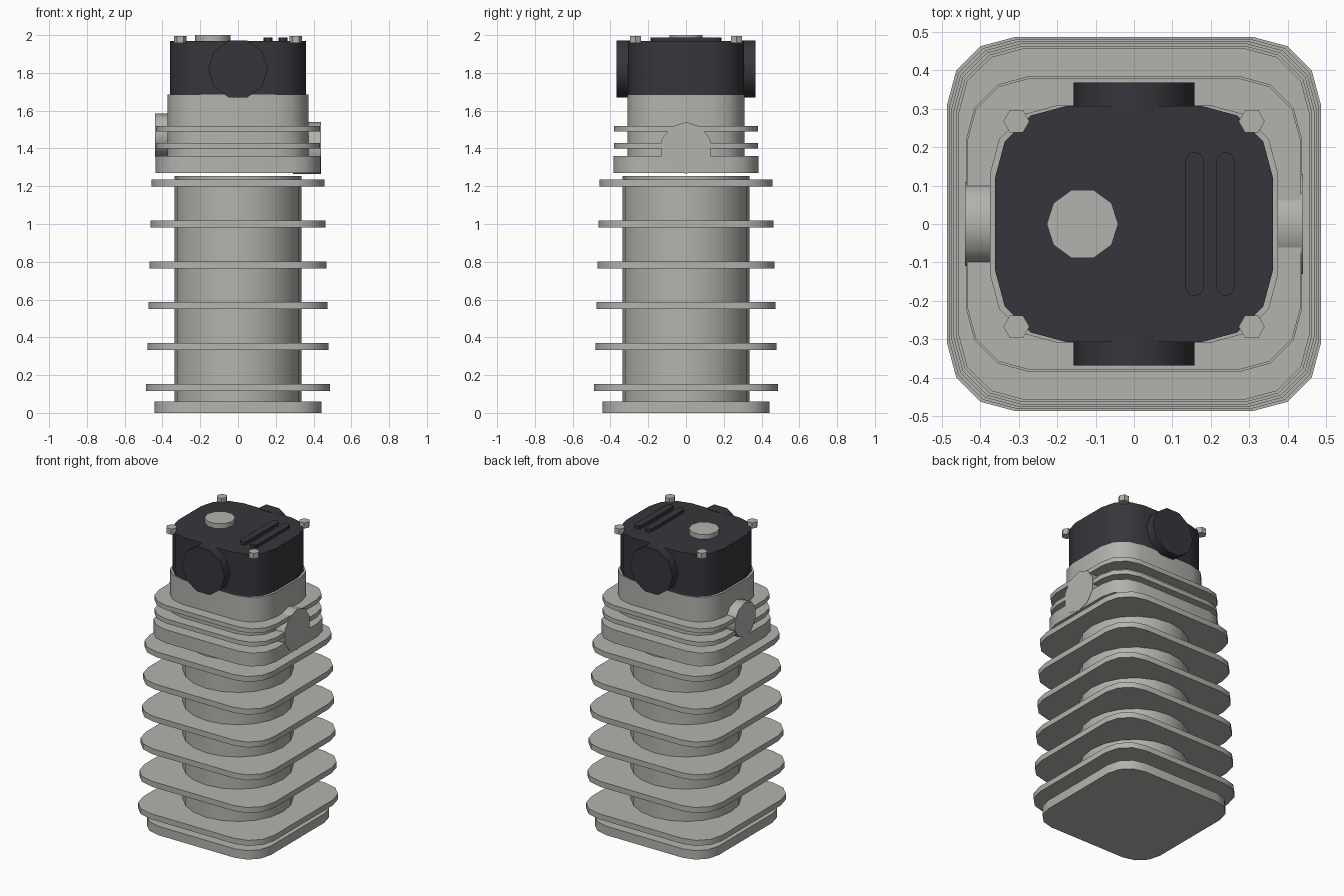
import bpy, bmesh, math
from mathutils import Vector

if "Cube" in bpy.data.objects:
    bpy.data.objects.remove(bpy.data.objects["Cube"])


def material(name, rgb):
    m = bpy.data.materials.new(name)
    m.diffuse_color = (*rgb, 1)
    m.use_nodes = True
    m.node_tree.nodes["Principled BSDF"].inputs["Base Color"].default_value = m.diffuse_color
    return m


METAL = material("cast metal grey", (0.45, 0.45, 0.42))
DARK = material("dark cover", (0.037, 0.036, 0.045))


def extrude(name, pts, a, b, mat, axis="z"):
    """Extrude a 2D outline from a to b along an axis."""
    place = {"z": lambda u, v, t: (u, v, t),
             "x": lambda u, v, t: (t, u, v),
             "y": lambda u, v, t: (u, t, v)}[axis]
    bm = bmesh.new()
    lo = [bm.verts.new(place(u, v, a)) for u, v in pts]
    hi = [bm.verts.new(place(u, v, b)) for u, v in pts]
    bm.faces.new(lo)
    bm.faces.new(hi)
    n = len(pts)
    for i in range(n):
        j = (i + 1) % n
        bm.faces.new((lo[i], lo[j], hi[j], hi[i]))
    bmesh.ops.recalc_face_normals(bm, faces=bm.faces)
    me = bpy.data.meshes.new(name)
    bm.to_mesh(me)
    bm.free()
    me.materials.append(mat)
    ob = bpy.data.objects.new(name, me)
    bpy.context.collection.objects.link(ob)
    bpy.ops.object.select_all(action="DESELECT")
    ob.select_set(True)
    bpy.context.view_layer.objects.active = ob
    bpy.ops.object.shade_smooth_by_angle(angle=math.radians(40))
    return ob


def rounded(hx, hy, r, cx=0, cy=0, seg=3):
    """Rounded rectangle outline with seg segments per corner."""
    pts = []
    for q, (sx, sy) in enumerate(((1, 1), (-1, 1), (-1, -1), (1, -1))):
        for k in range(seg + 1):
            t = math.radians(90 * (q + k / seg))
            pts.append((cx + sx * (hx - r) + r * math.cos(t),
                        cy + sy * (hy - r) + r * math.sin(t)))
    return pts


def circle(r, n, cx=0, cy=0, start=0):
    return [(cx + r * math.cos(start + math.tau * i / n),
             cy + r * math.sin(start + math.tau * i / n)) for i in range(n)]


# Cylinder: base flange, barrel and tapering cooling fins
extrude("base_flange", rounded(0.443, 0.443, 0.16), 0, 0.06, METAL)
extrude("barrel", circle(0.336, 20), 0.05, 1.255, METAL)
for i in range(6):
    z = 0.117 + i * 0.2162
    h = 0.486 - i * 0.0056
    extrude(f"barrel_fin_{i + 1}", rounded(h, h, 0.175), z, z + 0.037, METAL)

# Cylinder head: lower plate, body and fins
extrude("head_plate", rounded(0.437, 0.385, 0.165), 1.27, 1.36, METAL)
extrude("head_body", rounded(0.374, 0.309, 0.175), 1.35, 1.685, METAL)
for i, z in enumerate((1.40, 1.49)):
    extrude(f"head_fin_{i + 1}", rounded(0.434, 0.38, 0.165), z, z + 0.03, METAL)

# Intake and exhaust ports
UP = math.pi / 2
extrude("exhaust_port", circle(0.137, 10, 0, 1.403, UP), 0.29, 0.439, METAL, "x")
extrude("intake_port", circle(0.115, 10, 0, 1.47, UP), -0.44, -0.29, METAL, "x")

# Dark top cover with round side caps
extrude("top_cover", rounded(0.361, 0.307, 0.185), 1.685, 1.968, DARK)
for name, s in (("front", -1), ("back", 1)):
    extrude(f"{name}_side_cap", circle(0.158, 10, 0, 1.82), s * 0.29, s * 0.368, DARK, "y")

# Details on the cover: filler cap, ribs and corner bolts
extrude("filler_cap", circle(0.093, 10, -0.134, 0), 1.95, 2.0, METAL)
for i, x in enumerate((0.158, 0.238)):
    extrude(f"cover_rib_{i + 1}", rounded(0.0234, 0.188, 0.0232, x, 0, 2), 1.95, 1.988, DARK)
for sx in (-1, 1):
    for sy in (-1, 1):
        extrude("cover_bolt", circle(0.034, 6, sx * 0.306, sy * 0.267), 1.957, 1.995, METAL)
